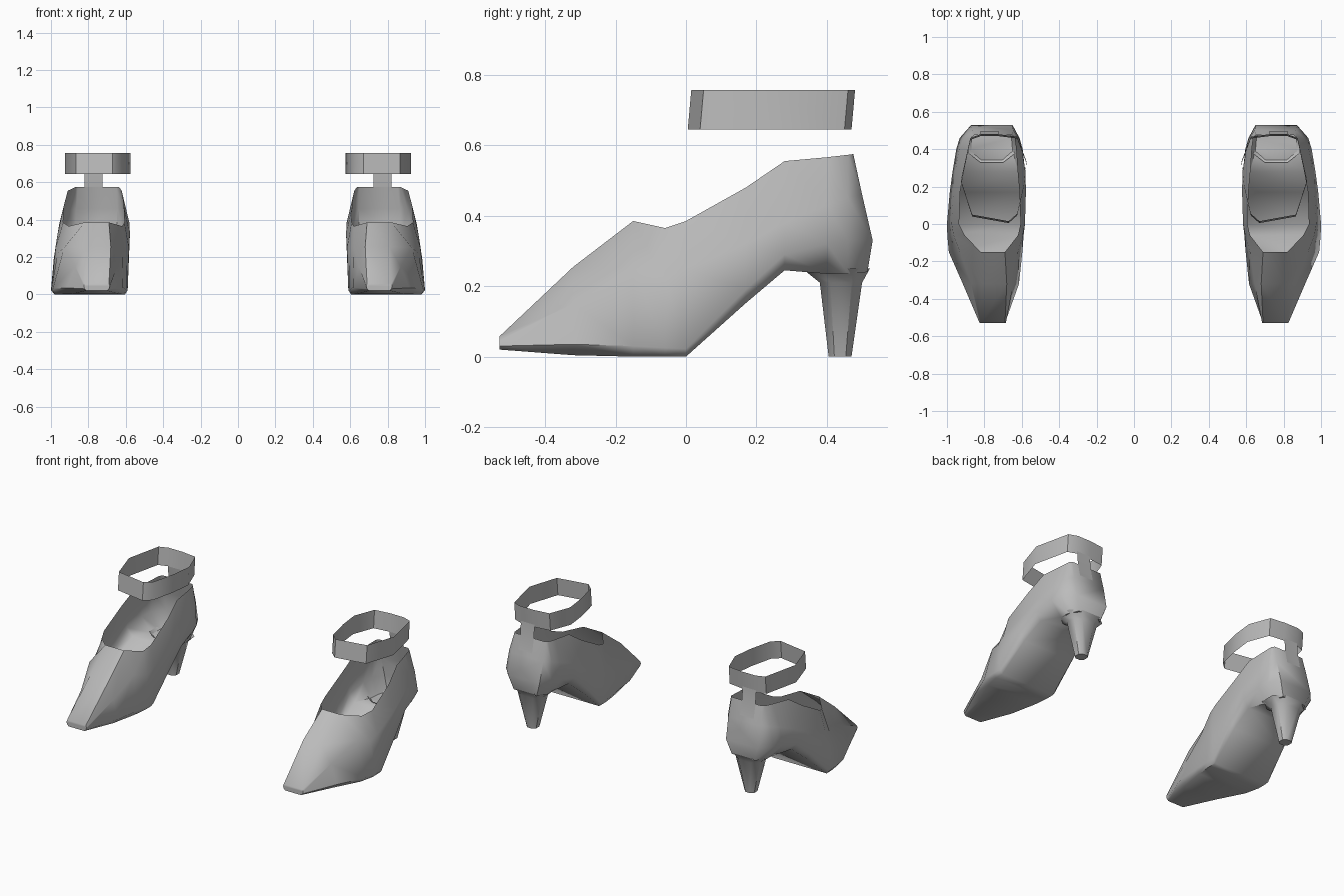
import bpy, bmesh, math

cube = bpy.data.objects.get("Cube")
if cube:
    bpy.data.objects.remove(cube)

grey = bpy.data.materials.new("plain grey")
grey.use_nodes = True
COLOUR = (0.5, 0.5, 0.5, 1)
grey.diffuse_color = COLOUR
grey.node_tree.nodes["Principled BSDF"].inputs["Base Color"].default_value = COLOUR


def make_pair(name, verts, faces, angle):
    """Build the part for the right shoe and mirror it to the left."""
    me = bpy.data.meshes.new(name)
    me.from_pydata(verts, [], faces)
    me.materials.append(grey)
    ob = bpy.data.objects.new(name, me)
    bpy.context.collection.objects.link(ob)
    bpy.ops.object.select_all(action='DESELECT')
    ob.select_set(True)
    bpy.context.view_layer.objects.active = ob
    bpy.ops.object.shade_smooth_by_angle(angle=math.radians(angle))
    mod = ob.modifiers.new("Mirror", 'MIRROR')
    mod.use_mirror_merge = False
    return ob


# Shoe upper: stations along y, each with rim, middle, welt and sole levels
# given as (outer x, inner x, z)
stations = [
    (-.53, (-.82, -.69, .057), (-.825, -.685, .045), (-.82, -.69, .03), (-.81, -.70, .02)),
    (-.32, (-.81, -.68, .255), (-.87, -.645, .15), (-.915, -.615, .035), (-.88, -.645, .004)),
    (-.15, (-.82, -.69, .385), (-.93, -.62, .25), (-.99, -.597, .03), (-.96, -.615, 0)),
    (-.06, (-.905, -.62, .365), (-.965, -.595, .22), (-.998, -.59, .025), (-.98, -.605, 0)),
    (.0, (-.935, -.607, .385), (-.975, -.583, .25), (-1., -.59, .022), (-.98, -.605, 0)),
    (.17, (-.93, -.612, .48), (-.965, -.578, .32), (-.985, -.585, .19), (-.96, -.605, .152)),
    (.28, (-.91, -.622, .555), (-.955, -.58, .38), (-.97, -.582, .29), (-.93, -.62, .245)),
    (.40, (-.885, -.63, .566), (-.935, -.60, .43), (-.95, -.595, .32), (-.88, -.65, .235)),
    (.46, (-.872, -.637, .573), (-.91, -.615, .45), (-.932, -.612, .33), (-.875, -.655, .235)),
    (.53, (-.855, -.65, .575), (-.865, -.645, .46), (-.87, -.65, .33), (-.84, -.68, .24)),
]
BACK_Y = (.475, .50, .53, .515)   # the counter leans forward at the top
verts, faces = [], []
for k, (y, *levels) in enumerate(stations):
    ys = BACK_Y if k == len(stations) - 1 else (y,) * 4
    verts += [(l[0], yy, l[2]) for l, yy in zip(levels, ys)]
    verts += [(l[1], yy, l[2]) for l, yy in reversed(list(zip(levels, ys)))]
for k in range(len(stations) - 1):
    a, b = 8 * k, 8 * k + 8
    faces += [(a + i, b + i, b + i + 1, a + i + 1) for i in range(7)]
    if k < 2:                                   # vamp over the toes
        faces.append((a, a + 7, b + 7, b))
last = 8 * (len(stations) - 1)
for i in range(3):                              # toe tip and heel counter
    faces.append((i, i + 1, 6 - i, 7 - i))
    faces.append((last + 7 - i, last + 6 - i, last + i + 1, last + i))
make_pair("shoe_uppers", verts, faces, 55)

# Tapered heel: eight-sided rings (z, half width, front y, back y)
rings = [(.25, .125, .33, .522), (.21, .085, .38, .50), (.0, .033, .405, .47)]
CX = -.76
verts, faces = [], []
for z, w, y0, y1 in rings:
    cy, d = (y0 + y1) / 2, (y1 - y0) / 2
    for sx, sy in ((-.5, -1), (.5, -1), (1, -.5), (1, .5), (.5, 1), (-.5, 1), (-1, .5), (-1, -.5)):
        verts.append((CX + w * sx, cy + d * sy, z))
for k in range(len(rings) - 1):
    for i in range(8):
        j = (i + 1) % 8
        faces.append((8 * k + j, 8 * k + i, 8 * k + 8 + i, 8 * k + 8 + j))
faces.append(tuple(range(23, 15, -1)))
make_pair("heels", verts, faces, 50)

# Ankle strap: an open band, slightly wider at the bottom front
loop = [(-.925, .23), (-.865, .045), (-.67, .01), (-.625, .05), (-.59, .20),
        (-.575, .33), (-.625, .462), (-.725, .475), (-.82, .475), (-.875, .455)]
n = len(loop)
verts = [(x, y - .005, .645) for x, y in loop] + [(x, y + .005, .757) for x, y in loop]
faces = [(i, (i + 1) % n, n + (i + 1) % n, n + i) for i in range(n)]
make_pair("ankle_straps", verts, faces, 40)

# Tab joining the strap to the back of the shoe
path = [(.472, .66), (.479, .575), (.498, .49)]
verts = [(x, y, z) for y, z in path for x in (-.82, -.725)]
faces = [(2 * k, 2 * k + 1, 2 * k + 3, 2 * k + 2) for k in range(len(path) - 1)]
make_pair("strap_tabs", verts, faces, 40)
